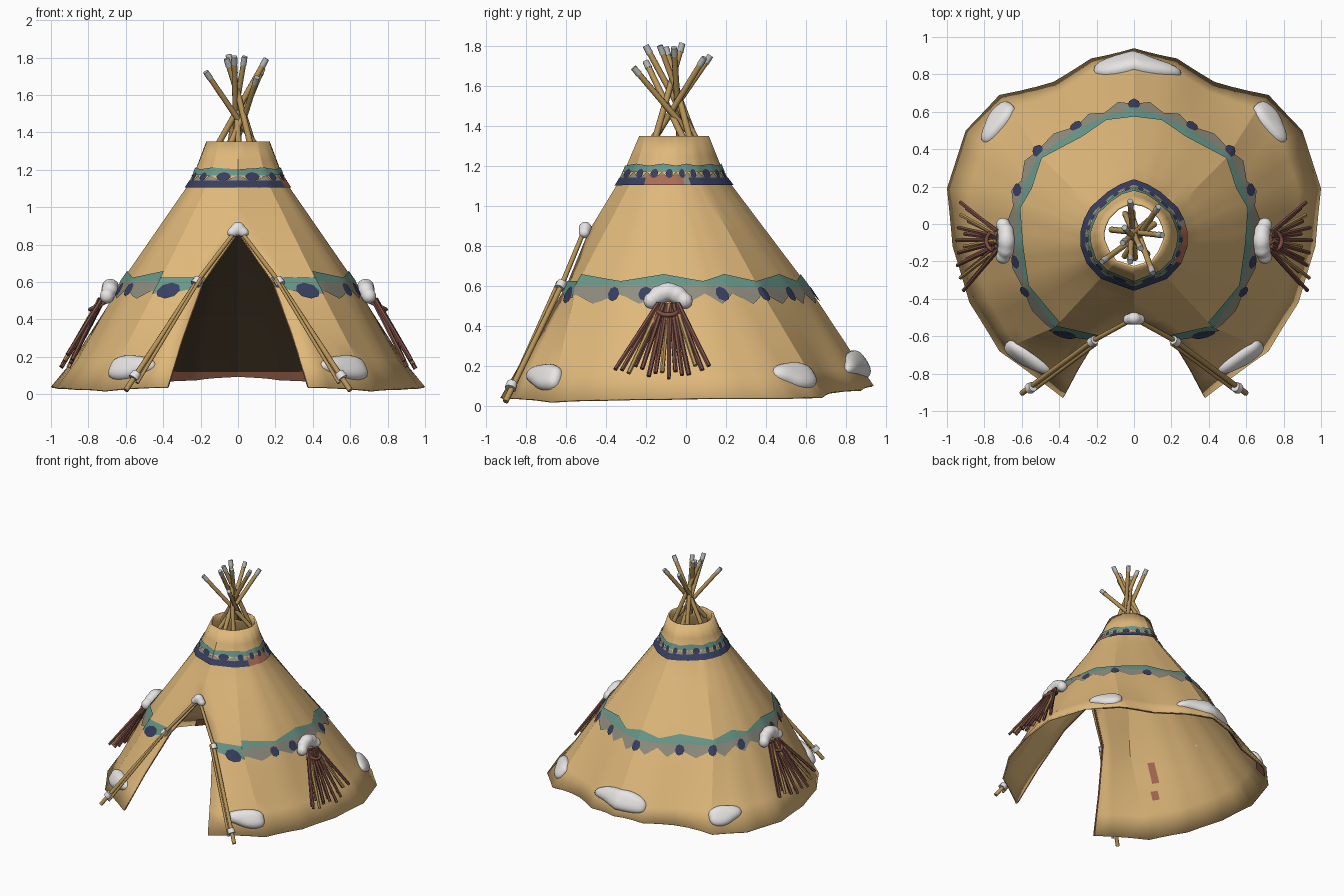
import bpy, bmesh, math, random
from mathutils import Vector, Matrix

if "Cube" in bpy.data.objects:
    bpy.data.objects.remove(bpy.data.objects["Cube"])

random.seed(4)

def mat(name, r, g, b):
    m = bpy.data.materials.new(name)
    m.diffuse_color = (r, g, b, 1)
    m.use_nodes = True
    m.node_tree.nodes["Principled BSDF"].inputs["Base Color"].default_value = m.diffuse_color
    return m

TAN = mat("tan_hide", .74, .48, .195)
WOOD = mat("pole_wood", .48, .30, .10)
TIP = mat("pole_tip_grey", .46, .46, .45)
SNOW = mat("snow_white", .80, .78, .77)
TEAL = mat("teal_paint", .14, .31, .25)
GREY = mat("grey_paint", .28, .27, .21)
NAVY = mat("navy_paint", .04, .05, .115)
RUST = mat("rust_paint", .40, .15, .09)
STICK = mat("stick_brown", .21, .08, .06)
DARK = mat("dark_lining", .045, .031, .016)

# Half outline, back to doorway: base (x, y, z), middle (x, y), upper (x, y), rim (x, y)
COLS = [
    ((0, .94, .10), (0, .61), (0, .195), (0, .115)),
    ((.23, .885, .08), (.15, .565), (.065, .17), (.05, .105)),
    ((.43, .76, .07), (.29, .50), (.12, .135), (.09, .085)),
    ((.72, .69, .045), (.50, .36), (.20, .06), (.14, .035)),
    ((.90, .50, .04), (.575, .21), (.23, .005), (.16, -.01)),
    ((1.0, .19, .04), (.615, .09), (.245, -.05), (.17, -.05)),
    ((.97, -.12, .035), (.625, -.11), (.245, -.12), (.165, -.09)),
    ((.88, -.42, .03), (.57, -.33), (.215, -.195), (.14, -.15)),
    ((.72, -.68, .02), (.42, -.55), (.15, -.26), (.10, -.205)),
]
FLARE = [0, 0, 0, .01, .02, .02, .02, .015, 0]  # skirt kicks out near the ground
KNOTS = []
for (b, m, u, t), f in zip(COLS, FLARE):
    k = (.6 - .18) / (.6 - b[2])
    low = (.18, m[0] + (b[0] - m[0]) * k - f, m[1] + (b[1] - m[1]) * k)
    KNOTS.append([(b[2], b[0], b[1]), low, (.6, *m), (1.15, *u), (1.35, *t)])
DOOR = [(.04, .38, -.93), (.3, .30, -.78), (.6, .19, -.60), (.87, 0, -.49), (1.15, 0, -.32), (1.35, 0, -.235)]
KNOTS.append(DOOR)
LAST = len(KNOTS) - 1

def column(k, z):
    z = max(z, k[0][0])
    for a, b in zip(k, k[1:]):
        if z <= b[0] or b is k[-1]:
            t = (z - a[0]) / (b[0] - a[0])
            return Vector((a[1] + t * (b[1] - a[1]), a[2] + t * (b[2] - a[2]), z))

def flat(u, z):
    i = min(int(u), LAST - 1)
    return column(KNOTS[i], z).lerp(column(KNOTS[i + 1], z), u - i)

def normal(u, z):
    a, e = max(min(u, LAST - .05), .05), .04
    z = max(z, .12)
    n = (flat(a, z + e) - flat(a, z)).cross(flat(a + e, z) - flat(a - e, z)).normalized()
    if u == 0 or (u > LAST - .01 and z > .87):
        n.x = 0
    return n.normalized()

def surf(u, z, off=0, s=1):
    if u < 0:  # carry on across the back seam
        u, s = -u, -s
    p = flat(u, z) + normal(u, z) * off
    return Vector((p.x * s, p.y, p.z))

def finish(name, bm, m, angle=None):
    me = bpy.data.meshes.new(name)
    bm.to_mesh(me)
    bm.free()
    ob = bpy.data.objects.new(name, me)
    bpy.context.collection.objects.link(ob)
    me.materials.append(m)
    if angle:
        bpy.context.view_layer.objects.active = ob
        ob.select_set(True)
        bpy.ops.object.shade_smooth_by_angle(angle=math.radians(angle))
        ob.select_set(False)
    return ob

def patch(bm, us, zrow, off, s):
    """Grid lying on the tent wall; zrow(u) gives the heights up one column."""
    g = [[bm.verts.new(surf(u, z, off, s)) for z in zrow(u)] for u in us]
    for a, b in zip(g, g[1:]):
        for j in range(len(a) - 1):
            q = [a[j], a[j + 1], b[j + 1], b[j]]
            # wind outward when off >= 0, inward for linings
            bm.faces.new(q if (s > 0) == (off >= 0) else q[::-1])

def band(name, m, u0, u1, lo, hi, off=.007, sides=(1, -1)):
    bm = bmesh.new()
    n = max(2, round((u1 - u0) * 6))
    us = [u0 + (u1 - u0) * i / n for i in range(n + 1)]
    for s in sides:
        patch(bm, us, lambda u: [lo(u) + (hi(u) - lo(u)) * t / 3 for t in range(4)], off, s)
    return finish(name, bm, m, 25)

def tri(u, f=1):
    return abs((u * f) % 2 - 1)

# Hide cover
LEVELS = [.18, .3, .45, .6, .74, .87, 1.0, 1.15, 1.25, 1.35]
bm = bmesh.new()
for s in (1, -1):
    patch(bm, [i / 3 for i in range(3 * LAST + 1)], lambda u: [flat(u, 0).z] + LEVELS, 0, s)
bmesh.ops.remove_doubles(bm, verts=bm.verts, dist=.0005)
bmesh.ops.recalc_face_normals(bm, faces=bm.faces)
cover = finish("hide_cover", bm, TAN, 20)
if sum((p.normal.dot(p.center - Vector((0, -.05, .5))) for p in cover.data.polygons)) < 0:
    cover.data.flip_normals()
sol = cover.modifiers.new("thickness", 'SOLIDIFY')
sol.thickness, sol.offset = .012, -1

# Dark back lining, rust base strip and worn marks inside
band("back_lining", DARK, 0, 3, lambda u: .13, lambda u: 1.0, -.02)
band("base_strip", RUST, 0, 3.5, lambda u: flat(u, 0).z + .005, lambda u: .13, -.02)
band("worn_mark_high", RUST, 7.35, 7.55, lambda u: .38, lambda u: .52, -.02, (-1,))
band("worn_mark_low", RUST, 7.45, 7.65, lambda u: .27, lambda u: .33, -.02, (-1,))

# Painted bands
band("lower_teal_band", TEAL, 0, 8, lambda u: .60 if u > 4 else .59, lambda u: .62 + .035 * tri(u))
band("lower_teal_front", TEAL, 8, LAST, lambda u: .535 + .06 * max(0, u - 8.4), lambda u: .62)
band("lower_grey_band", GREY, 0, 8.2, lambda u: .505 + .055 * tri(u, 2), lambda u: .602, .006)
band("upper_teal_band", TEAL, 0, LAST, lambda u: 1.168, lambda u: 1.20 + .01 * tri(u))
band("upper_grey_zigzag", GREY, 0, LAST, lambda u: 1.125, lambda u: 1.13 + .04 * tri(u, 2))
band("upper_navy_band_left", NAVY, 0, LAST, lambda u: 1.10, lambda u: 1.14, .008, (-1,))
band("upper_navy_band_back", NAVY, 0, 4, lambda u: 1.10, lambda u: 1.14, .008, (1,))
band("upper_rust_band", RUST, 4.5, 7, lambda u: 1.10, lambda u: 1.145 + .012 * tri(u, 2), .008, (1,))
band("upper_grey_band", GREY, 4, 4.5, lambda u: 1.10, lambda u: 1.14, .008, (1,))
band("upper_navy_band_front", NAVY, 7, LAST, lambda u: 1.10, lambda u: 1.14, .008, (1,))

# Navy spots on both bands
bm = bmesh.new()
SPOTS = [(u, .555, w, .036) for u, w in ((0, .2), (2, .17), (3, .15), (4.4, .24), (6.4, .16), (7.1, .12))]
SPOTS += [(8.32, .55, .26, .042)] + [(u + .5, 1.16, .26, .024) for u in range(LAST)]
for s in (1, -1):
    for u, z, du, dz in SPOTS:
        ring = [surf(max(0, u + du * math.cos(k * math.pi / 4)), z + dz * math.sin(k * math.pi / 4), .0095, s)
                for k in range(8)]
        hub = bm.verts.new(surf(u, z, .0095, s))
        vs = [bm.verts.new(p) for p in ring]
        for k in range(8):
            bm.faces.new([hub, vs[k], vs[k - 1]] if s > 0 else [hub, vs[k - 1], vs[k]])
finish("navy_spots", bm, NAVY)

def rods(name, m, segs, sides=8):
    """One object of straight rods: (start, end, radius)."""
    bm = bmesh.new()
    for a, b, r in segs:
        a, b = Vector(a), Vector(b)
        d = b - a
        mx = Matrix.Translation((a + b) / 2) @ d.to_track_quat('Z', 'Y').to_matrix().to_4x4()
        bmesh.ops.create_cone(bm, cap_ends=True, segments=sides, radius1=r, radius2=r * .9,
                              depth=d.length, matrix=mx)
    return finish(name, bm, m, 50)

# Smoke hole poles with grey tips
TOPS = [(-.17, -.20, 1.72), (-.05, -.02, 1.81), (.035, -.13, 1.80), (.15, -.06, 1.79), (.10, -.26, 1.69),
        (-.02, .12, 1.75), (.13, .09, 1.74), (-.02, -.20, 1.80), (-.06, -.10, 1.79)]
poles, tips = [], []
for i, t in enumerate(TOPS):
    t = Vector(t)
    ang = math.atan2(t.y + .06, t.x) + math.pi + random.uniform(-.35, .35)
    foot = Vector((.125 * math.cos(ang), -.06 + .125 * math.sin(ang), 1.31))
    d = (t - foot).normalized()
    poles.append((foot, t, .0165))
    tips.append((t - d * .04, t + d * .005, .0175))
rods("smoke_poles", WOOD, poles)
rods("smoke_pole_tips", TIP, tips)

# Doorway poles, lashings and edge hem
segs, lash, hem = [], [], []
for s in (1, -1):
    segs += [((s * .60, -.905, .02), (s * .22, -.625, .60), .015), ((s * .22, -.625, .60), (0, -.505, .89), .013),
             ((s * .54, -.89, .06), (s * .20, -.64, .62), .010)]
    lash += [((s * .23, -.635, .588), (s * .21, -.62, .618), .027), ((s * .56, -.88, .085), (s * .54, -.87, .115), .03)]
    pts = [(s * (x - .004), y + .014, z) for z, x, y in DOOR[:4]]
    hem += [(a, b, .006) for a, b in zip(pts, pts[1:])]
rods("door_poles", WOOD, segs)
rods("door_lashings", SNOW, lash)
rods("door_hem", RUST, hem, 6)

# Stick bundles on each side, some lying close to the wall
dark, light = [], []
for s in (1, -1):
    for i in range(15):
        t = i / 14 * 2 - 1
        z = .125 + .045 * abs(t) + random.uniform(0, .05)
        a = (s * (.725 + random.uniform(-.01, .015)), -.09 + .05 * t, .51)
        b = (s * (.955 - .5 * (z - .125) - (.04 if i % 2 else 0)), -.12 + .235 * t, z)
        (light if i % 5 == 2 else dark).append((a, b, .0125))
rods("bundle_sticks", STICK, dark, 6)
rods("bundle_light_sticks", WOOD, light, 6)
for s in (1, -1):
    bpy.ops.mesh.primitive_torus_add(location=(s * .745, -.09, .475), rotation=(0, math.radians(25 * s), 0),
                                     major_radius=.05, minor_radius=.012, major_segments=16, minor_segments=6)
    bpy.context.object.name = "bundle_ring"
    bpy.context.object.data.materials.append(STICK)
    bpy.ops.object.shade_smooth()
    bpy.context.object.select_set(False)

def drift(name, u, z, length, height, thick, droop=0, sides=(1, -1)):
    """Rounded snow pad following the wall."""
    bm = bmesh.new()
    du = length / ((flat(u + .2, z) - flat(u, z)).length / .2)
    rings, n = 7, 28
    for s in sides:
        def at(r, a):
            w = r * (1 + .10 * math.sin(3 * a + 1) + .06 * math.sin(2 * a))
            x, y = w * math.cos(a), w * math.sin(a)
            return bm.verts.new(surf(u + du * x, z + height * y - droop * x * x,
                                     thick * (max(0, 1 - r ** 3)) ** .5 - .003, s))
        hub = at(0, 0)
        prev = None
        for k in range(1, rings + 1):
            cur = [at(math.sin(k / rings * math.pi / 2), 2 * math.pi * j / n) for j in range(n)]
            for j in range(n):
                bm.faces.new([prev[j - 1], cur[j - 1], cur[j], prev[j]] if prev else [hub, cur[j - 1], cur[j]])
            prev = cur
    bmesh.ops.recalc_face_normals(bm, faces=bm.faces)
    ob = finish(name, bm, SNOW, 80)
    if ob.data.polygons[0].normal.z < 0:
        ob.data.flip_normals()

drift("front_snow", 8.25, .145, .145, .062, .045)
drift("corner_snow", 3.4, .155, .125, .06, .04)
drift("back_snow", 0, .21, .24, .065, .045, .035, (1,))

def clump(name, balls, sides):
    """Snow lump fused from balls: (centre, radii)."""
    bm = bmesh.new()
    for s in sides:
        for (x, y, z), r in balls:
            mx = Matrix.Translation((x * s, y, z)) @ Matrix.Diagonal((*r, 1))
            bmesh.ops.create_icosphere(bm, subdivisions=3, radius=1, matrix=mx)
    ob = finish(name, bm, SNOW)
    rm = ob.modifiers.new("fuse", 'REMESH')
    rm.mode, rm.voxel_size, rm.use_smooth_shade = 'VOXEL', .009, True
    sm = ob.modifiers.new("soften", 'SMOOTH')
    sm.iterations, sm.factor = 6, .5

clump("bundle_snow", [((.682, -.09, .57), (.048, .065, .048)), ((.685, -.045, .555), (.046, .05, .048)),
                      ((.685, -.135, .555), (.046, .05, .048)), ((.70, -.005, .525), (.04, .04, .042)),
                      ((.70, -.175, .525), (.04, .04, .042))], (1, -1))
clump("door_top_snow", [((0, -.505, .885), (.04, .035, .038)), ((.03, -.51, .865), (.03, .03, .028)),
                        ((-.03, -.51, .865), (.03, .03, .028))], (1,))
